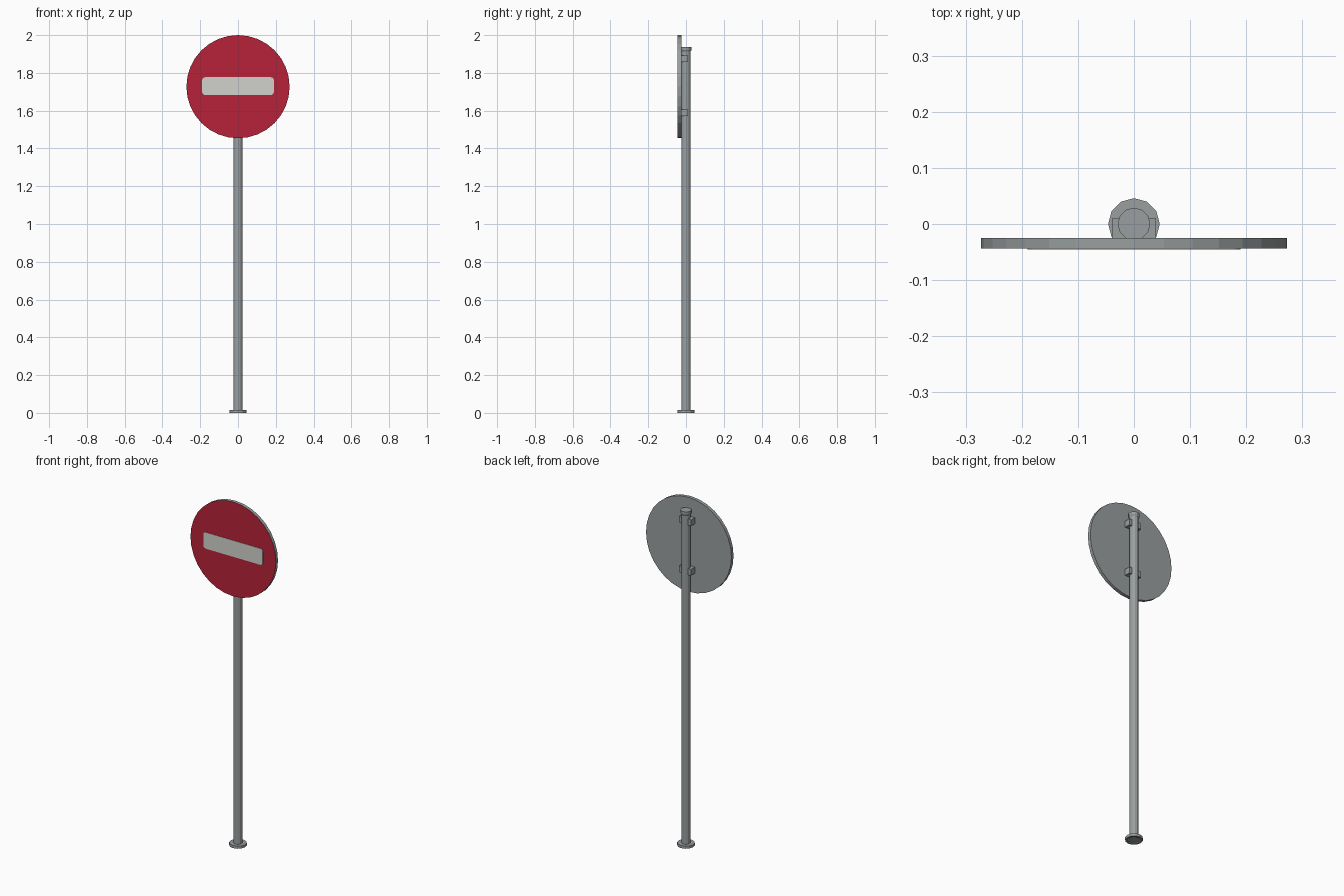
import bpy, bmesh, math

if "Cube" in bpy.data.objects:
    bpy.data.objects.remove(bpy.data.objects["Cube"])


def material(name, rgb):
    m = bpy.data.materials.new(name)
    m.diffuse_color = (*rgb, 1)
    m.use_nodes = True
    m.node_tree.nodes["Principled BSDF"].inputs["Base Color"].default_value = m.diffuse_color
    return m


GREY = material("galvanised grey", (0.32, 0.345, 0.35))
RED = material("sign red", (0.47, 0.016, 0.04))
WHITE = material("sign white", (0.64, 0.64, 0.61))


def finish(name, bm, *mats):
    bmesh.ops.recalc_face_normals(bm, faces=bm.faces[:])
    me = bpy.data.meshes.new(name)
    bm.to_mesh(me)
    bm.free()
    for m in mats:
        me.materials.append(m)
    ob = bpy.data.objects.new(name, me)
    bpy.context.collection.objects.link(ob)
    return ob


def lathe(name, profile, sides, mat):
    """Revolve (radius, z) points around z, closing both ends."""
    bm = bmesh.new()
    rings = [[bm.verts.new((r * math.cos(math.tau * i / sides),
                            r * math.sin(math.tau * i / sides), z))
              for i in range(sides)] for r, z in profile]
    for a, b in zip(rings, rings[1:]):
        for i in range(sides):
            j = (i + 1) % sides
            bm.faces.new((a[i], a[j], b[j], b[i]))
    bm.faces.new(rings[0])
    bm.faces.new(rings[-1])
    return finish(name, bm, mat)


def plate(name, outline, y_front, y_back, *mats):
    """Extrude an (x, z) outline along y; the last material goes on the front."""
    bm = bmesh.new()
    f = bm.faces.new([bm.verts.new((x, y_front, z)) for x, z in outline])
    ext = bmesh.ops.extrude_face_region(bm, geom=[f], use_keep_orig=True)
    for v in ext["geom"]:
        if isinstance(v, bmesh.types.BMVert):
            v.co.y = y_back
    f.material_index = len(mats) - 1
    return finish(name, bm, *mats)


# Pole, flared cap and foot flange
lathe("pole", [(0.024, 0.004), (0.024, 1.925)], 12, GREY)
lathe("pole_cap", [(0.024, 1.913), (0.029, 1.922), (0.029, 1.938)], 12, GREY)
lathe("foot_flange", [(0.036, 0.006), (0.036, 0.0), (0.046, 0.0),
                      (0.046, 0.015), (0.024, 0.015)], 12, GREY)

# Round sign disc: grey back and rim, red front
CZ, R = 1.727, 0.273
disc = [(R * math.cos(math.tau * i / 32), CZ + R * math.sin(math.tau * i / 32))
        for i in range(32)]
plate("sign_disc", disc, -0.044, -0.025, GREY, RED)

# White bar with rounded corners
W, H, C = 0.19, 0.047, 0.016
bar = []
for k, (sx, sz) in enumerate([(1, 1), (-1, 1), (-1, -1), (1, -1)]):
    for s in range(4):
        a = math.pi / 2 * (k + s / 3)
        bar.append((sx * (W - C) + C * math.cos(a),
                    CZ + 0.003 + sz * (H - C) + C * math.sin(a)))
plate("white_bar", bar, -0.0455, -0.043, WHITE)

# Two clamps joining the disc to the pole
for name, z in (("upper_clamp", 1.875), ("lower_clamp", 1.589)):
    box = [(-0.039, z - 0.018), (0.039, z - 0.018),
           (0.039, z + 0.018), (-0.039, z + 0.018)]
    plate(name, box, -0.026, 0.010, GREY)
